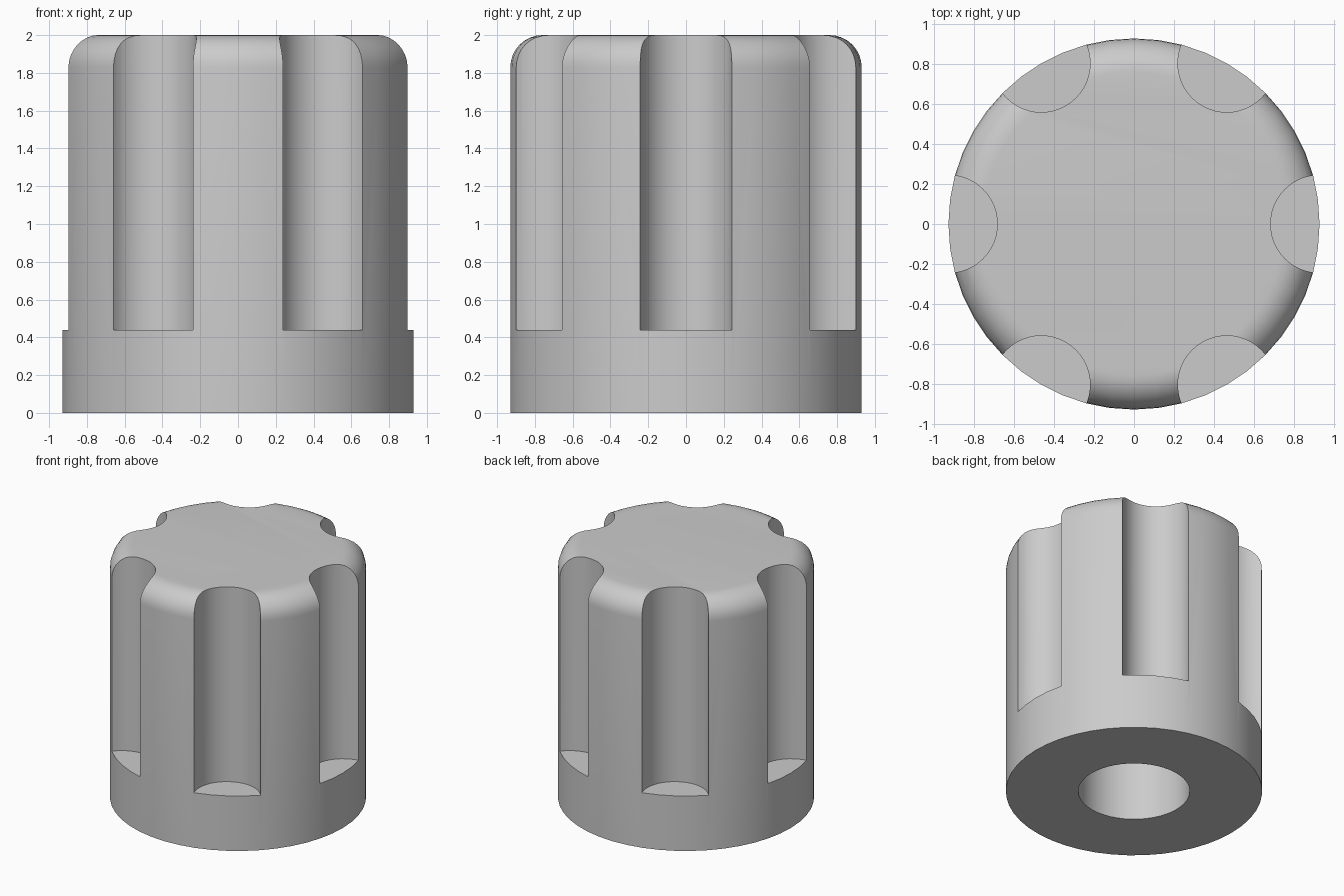
import bpy, bmesh
from math import sin, cos, pi

cube = bpy.data.objects.get("Cube")
if cube:
    bpy.data.objects.remove(cube, do_unlink=True)

RADIUS, HEIGHT, FILLET = 0.93, 2.0, 0.17
GROOVE_RADIUS, GROOVE_FLOOR = 0.245, 0.44
BORE_RADIUS, BORE_DEPTH = 0.405, 1.4

grey = bpy.data.materials.new("plain grey")
grey.use_nodes = True
colour = (0.6, 0.6, 0.6, 1)
grey.diffuse_color = colour
grey.node_tree.nodes["Principled BSDF"].inputs["Base Color"].default_value = colour


def lathe(name, profile, steps):
    """Solid of revolution from (radius, z) points, capped at both ends."""
    bm = bmesh.new()
    rings = [[bm.verts.new((r * cos(2 * pi * i / steps), r * sin(2 * pi * i / steps), z))
              for i in range(steps)] for r, z in profile]
    for low, high in zip(rings, rings[1:]):
        for i in range(steps):
            j = (i + 1) % steps
            bm.faces.new((low[i], low[j], high[j], high[i]))
    bm.faces.new(rings[0][::-1])
    bm.faces.new(rings[-1])
    mesh = bpy.data.meshes.new(name)
    bm.to_mesh(mesh)
    bm.free()
    mesh.materials.append(grey)
    obj = bpy.data.objects.new(name, mesh)
    bpy.context.collection.objects.link(obj)
    return obj


# Knob body with a rounded top rim
rim = [(RADIUS - FILLET + FILLET * cos(a), HEIGHT - FILLET + FILLET * sin(a))
       for a in (pi / 2 * k / 8 for k in range(9))]
knob = lathe("knob_body", [(RADIUS, 0)] + rim, 48)

# Cutters: six finger grooves and the blind shaft bore
cutters = []
for k in range(6):
    groove = lathe("groove_cutter", [(GROOVE_RADIUS, GROOVE_FLOOR), (GROOVE_RADIUS, HEIGHT + 0.2)], 48)
    groove.location = (RADIUS * cos(k * pi / 3), RADIUS * sin(k * pi / 3), 0)
    cutters.append(groove)
cutters.append(lathe("bore_cutter", [(BORE_RADIUS, -0.2), (BORE_RADIUS, BORE_DEPTH)], 48))

bpy.ops.object.select_all(action="DESELECT")
bpy.context.view_layer.objects.active = knob
knob.select_set(True)
for cutter in cutters:
    cutter.hide_render = True
    cut = knob.modifiers.new("cut", "BOOLEAN")
    cut.operation = "DIFFERENCE"
    cut.solver = "EXACT"
    cut.object = cutter
    bpy.ops.object.modifier_apply(modifier=cut.name)
for cutter in cutters:
    bpy.data.objects.remove(cutter, do_unlink=True)

bpy.ops.object.shade_smooth_by_angle(angle=pi / 6)
